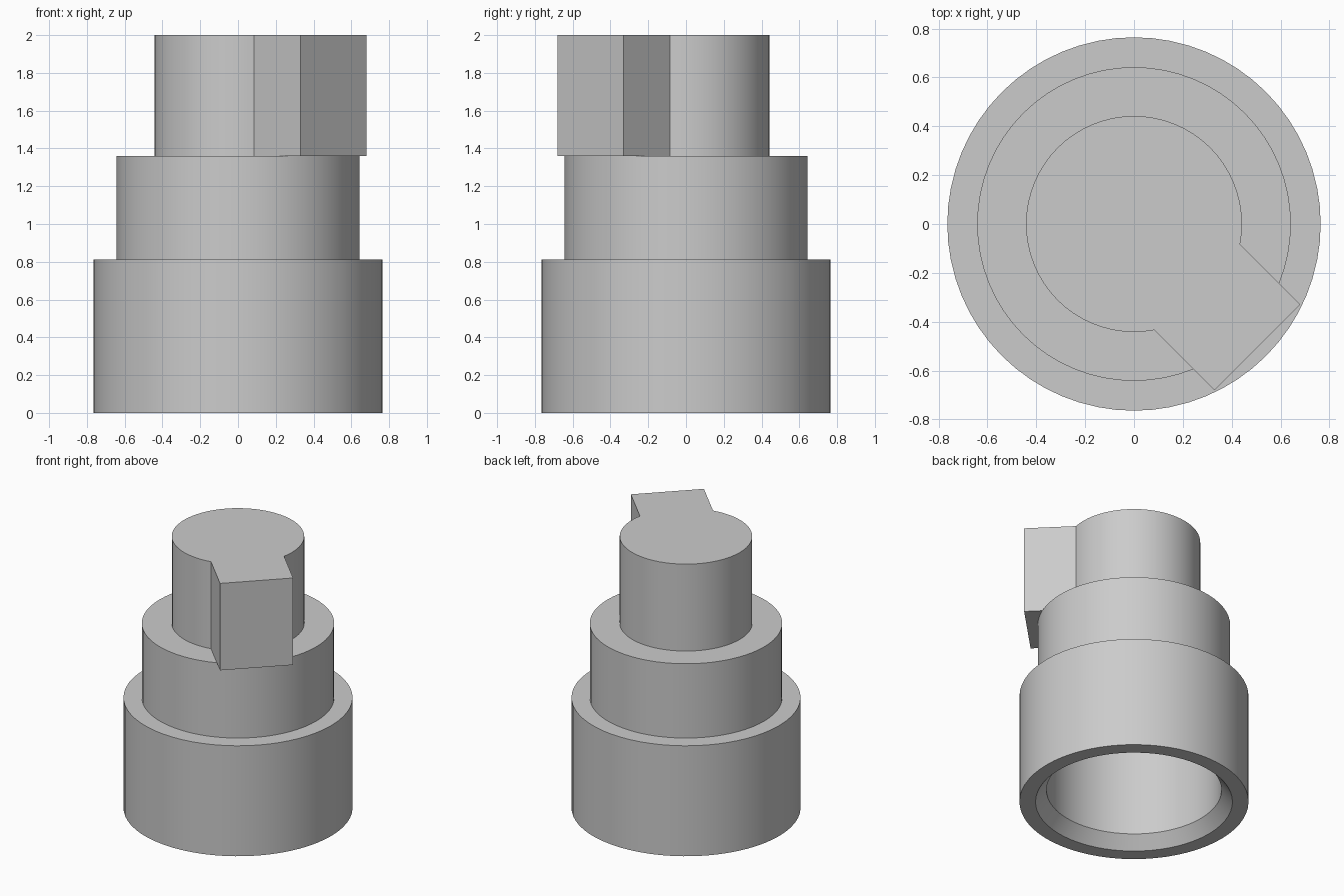
import bpy, bmesh, math
from mathutils import Vector

cube = bpy.data.objects.get("Cube")
if cube:
    bpy.data.objects.remove(cube, do_unlink=True)

SEGMENTS = 64
SHELF_Z, TOP_Z = 1.36, 2.0

grey = bpy.data.materials.new("plain grey")
grey.use_nodes = True
colour = (0.6, 0.6, 0.6, 1)
grey.diffuse_color = colour
grey.node_tree.nodes["Principled BSDF"].inputs["Base Color"].default_value = colour


def finish(name, bm):
    bmesh.ops.remove_doubles(bm, verts=bm.verts, dist=1e-5)
    bmesh.ops.recalc_face_normals(bm, faces=bm.faces)
    mesh = bpy.data.meshes.new(name)
    bm.to_mesh(mesh)
    bm.free()
    mesh.materials.append(grey)
    obj = bpy.data.objects.new(name, mesh)
    bpy.context.collection.objects.link(obj)
    bpy.ops.object.select_all(action="DESELECT")
    obj.select_set(True)
    bpy.context.view_layer.objects.active = obj
    bpy.ops.object.shade_smooth_by_angle(angle=math.radians(25))
    return obj


# Stepped socket body: bore ceiling, bore, lead-in taper, base, collar, shelf
profile = [(0, 0.81), (0.584, 0.81), (0.584, 0.09), (0.657, 0), (0.764, 0),
           (0.764, 0.813), (0.642, 0.813), (0.642, SHELF_Z), (0, SHELF_Z)]
bm = bmesh.new()
points = [bm.verts.new((r, 0, z)) for r, z in profile]
edges = [bm.edges.new(pair) for pair in zip(points, points[1:])]
bmesh.ops.spin(bm, geom=points + edges, cent=(0, 0, 0), axis=(0, 0, 1),
               angle=math.tau, steps=SEGMENTS, use_duplicate=False)
finish("socket_body", bm)

# Round post with a square key pointing to the front left, one extruded outline
radius, half_width, reach = 0.442, 0.2475, 0.714
heading = -math.pi / 4
out = Vector((math.cos(heading), math.sin(heading), 0))
side = Vector((-out.y, out.x, 0))
gap = math.asin(half_width / radius)
steps = 52
outline = []
for i in range(steps + 1):
    a = heading + gap + (math.tau - 2 * gap) * i / steps
    outline.append(Vector((radius * math.cos(a), radius * math.sin(a), 0)))
outline += [out * reach - side * half_width, out * reach + side * half_width]

bm = bmesh.new()
base = bm.faces.new([bm.verts.new(p + Vector((0, 0, SHELF_Z))) for p in outline])
raised = bmesh.ops.extrude_face_region(bm, geom=[base], use_keep_orig=True)
bmesh.ops.translate(bm, vec=(0, 0, TOP_Z - SHELF_Z),
                    verts=[v for v in raised["geom"] if isinstance(v, bmesh.types.BMVert)])
finish("keyed_post", bm)
